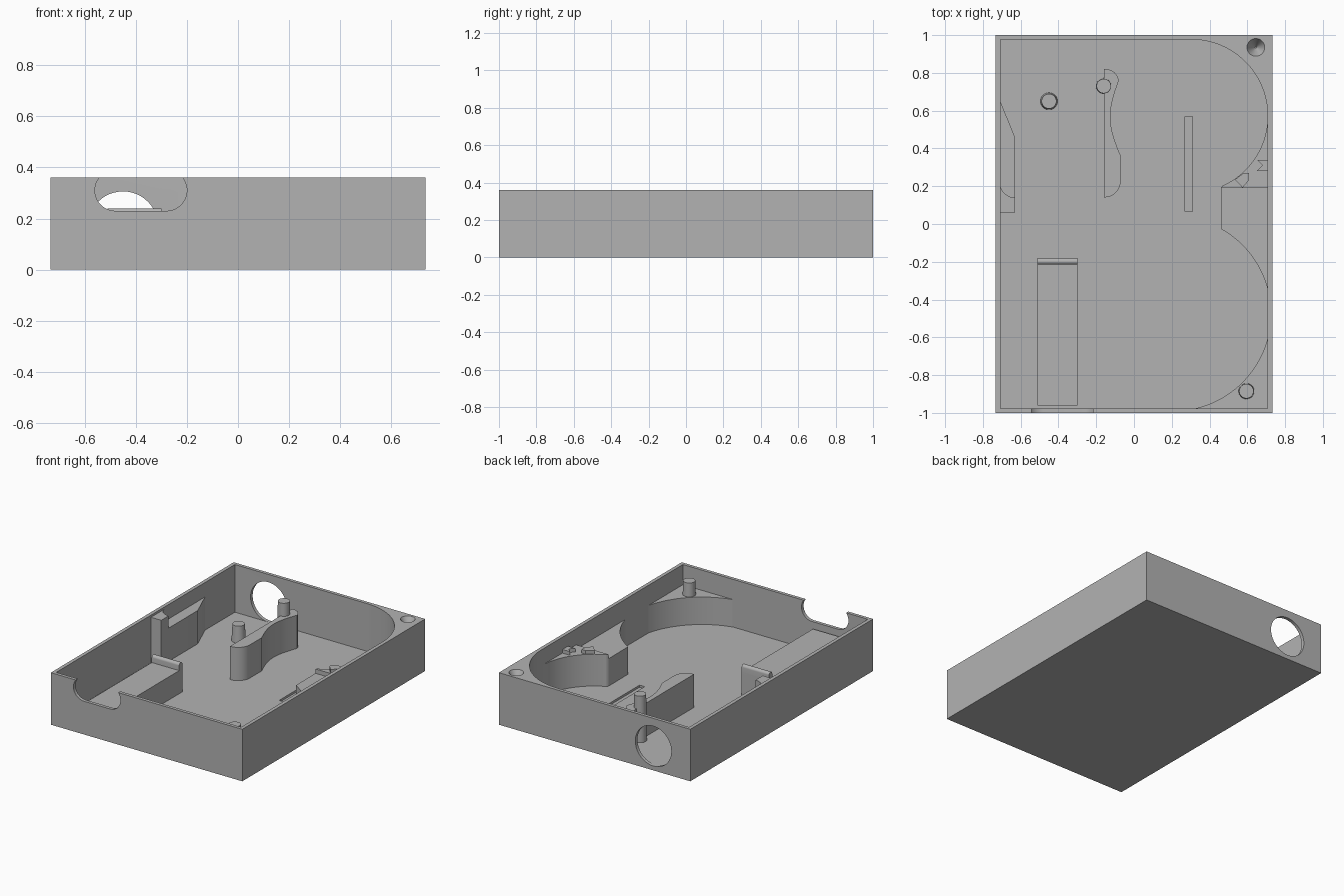
import bpy, bmesh, math
from mathutils import Matrix, Vector

old = bpy.data.objects.get("Cube")
if old:
    bpy.data.objects.remove(old, do_unlink=True)

grey = bpy.data.materials.new("plain_grey")
grey.use_nodes = True
grey.diffuse_color = (0.45, 0.45, 0.45, 1)
grey.node_tree.nodes["Principled BSDF"].inputs["Base Color"].default_value = (0.45, 0.45, 0.45, 1)

W, D, H = 0.733, 1.0, 0.36          # half width, half depth, height
IX, IY, FLOOR = 0.708, 0.977, 0.03  # inner walls and floor
BASE = 0.015                        # parts are sunk into the floor


def finish(name, bm):
    bmesh.ops.recalc_face_normals(bm, faces=bm.faces[:])
    mesh = bpy.data.meshes.new(name)
    bm.to_mesh(mesh)
    bm.free()
    mesh.materials.append(grey)
    ob = bpy.data.objects.new(name, mesh)
    bpy.context.collection.objects.link(ob)
    return ob


def prism(name, points, z0, z1, matrix=None):
    """Extrude a flat outline from z0 to z1."""
    bm = bmesh.new()
    face = bm.faces.new([bm.verts.new((x, y, z0)) for x, y in points])
    top = bmesh.ops.extrude_face_region(bm, geom=[face])["geom"]
    bmesh.ops.translate(bm, vec=(0, 0, z1 - z0),
                        verts=[v for v in top if isinstance(v, bmesh.types.BMVert)])
    if matrix:
        bm.transform(matrix)
    return finish(name, bm)


def box(name, x0, x1, y0, y1, z0, z1):
    return prism(name, [(x0, y0), (x1, y0), (x1, y1), (x0, y1)], z0, z1)


def cone(name, x, y, z0, z1, r0, r1, matrix=None):
    bm = bmesh.new()
    bmesh.ops.create_cone(bm, cap_ends=True, segments=48, radius1=r0, radius2=r1, depth=z1 - z0)
    bm.transform(Matrix.Translation((x, y, (z0 + z1) / 2)) @ (matrix or Matrix()))
    return finish(name, bm)


def arc(cx, cy, r, a0, a1, n=24):
    return [(cx + r * math.cos(math.radians(a0 + (a1 - a0) * i / n)),
             cy + r * math.sin(math.radians(a0 + (a1 - a0) * i / n))) for i in range(n + 1)]


def cut(target, cutter):
    mod = target.modifiers.new("cut", "BOOLEAN")
    mod.operation = "DIFFERENCE"
    mod.object = cutter
    bpy.context.view_layer.objects.active = target
    bpy.ops.object.modifier_apply(modifier=mod.name)
    bpy.data.objects.remove(cutter, do_unlink=True)


# Case shell with a rounded, filled back corner
BIG = (0.303, 0.572, 0.405)     # back arc: centre and radius
LOW = (0.21, -0.475, 0.514)     # front arc
upright = Matrix.Rotation(math.radians(90), 4, "X")
shell = box("case_shell", -W, W, -D, D, 0, H)
cut(shell, prism("cavity", [(-IX, -IY), (IX, -IY)] + arc(*BIG, 0, 90) + [(-IX, IY)], FLOOR, 0.6))

# Round port in the back wall and rounded window in the front wall
cut(shell, cone("port", -0.45, D, 0.168 - 0.1, 0.168 + 0.1, 0.138, 0.138, upright))
r = 0.08
window = [p for cx, cz, a in ((-0.28, 0.31, 0), (-0.48, 0.31, 90), (-0.48, 0.31, 180), (-0.28, 0.31, 270))
          for p in arc(cx, cz, r, a, a + 90, 12)]
window = [p for i, p in enumerate(window) if (Vector(p) - Vector(window[i - 1])).length > 1e-4]
cut(shell, prism("window", window, 0.95, 1.05, upright))

# Countersunk screw hole and shallow floor slot
cut(shell, cone("countersink", 0.645, 0.935, 0.28, 0.362, 0.004, 0.048))
cut(shell, box("slot", 0.27, 0.31, 0.065, 0.57, 0.015, 0.1))

# Front corner fill with locating pin
X = IX + 0.012
prism("front_corner_fill", arc(*LOW, -77, -14) + [(X, -0.6), (X, -0.985), (0.33, -0.985)], BASE, 0.22)
cone("front_corner_pin", 0.595, -0.885, 0.2, 0.315, 0.042, 0.038)

# Block between the two round bays, with small teeth on top
prism("bay_divider", [(X, 0.19), (0.46, 0.19)] + arc(*LOW, 60.7, 14) + [(X, -0.35)], BASE, 0.22)
prism("bay_divider_rim", [(X, 0.19), (0.46, 0.19)] + arc(*BIG, -66, 0) + [(X, 0.572)], BASE, 0.25)
prism("tooth_front", [(0.535, 0.235), (0.575, 0.192), (0.61, 0.235), (0.61, 0.27), (0.58, 0.27)], 0.24, 0.275)
prism("tooth_back", [(0.65, 0.34), (0.68, 0.31), (0.65, 0.28), (0.685, 0.28), (X, 0.28), (X, 0.34)], 0.24, 0.275)

# Curved island
outline = [(-0.16, 0.14)] + arc(-0.16, 0.23, 0.09, -75, 0, 12)
for i in range(17):                      # waist on the inner side
    t = i / 16
    outline.append((-0.07 - 0.01 * t - 0.05 * math.sin(math.pi * t), 0.36 + 0.4 * t))
outline += arc(-0.15, 0.75, 0.07, 10, 95, 12) + [(-0.16, 0.82)]
prism("curved_island", outline, BASE, 0.26)
cone("island_pin", -0.16, 0.73, BASE, 0.35, 0.042, 0.038)
cone("floor_pin", -0.45, 0.65, BASE, 0.145, 0.046, 0.039)

# Side bracket: low wedge and tall filleted post
prism("bracket_wedge", [(-X, 0.1), (-0.63, 0.1), (-0.63, 0.46), (-IX, 0.65), (-X, 0.65)], BASE, 0.26)
prism("bracket_post", [(-X, 0.06), (-0.63, 0.06)] + arc(-0.63, 0.22, 0.08, -90, -180, 12) + [(-X, 0.22)],
      BASE, 0.345)

# Raised shelf ending in a rounded ridge
box("shelf", -0.51, -0.3, -0.96, -0.18, BASE, 0.19)
ridge = [(-0.18, 0.17)] + arc(-0.1975, 0.2225, 0.0175, 0, 180, 12) + [(-0.215, 0.17)]
prism("shelf_ridge", ridge, -0.51, -0.3, Matrix(((0, 0, 1, 0), (1, 0, 0, 0), (0, 1, 0, 0), (0, 0, 0, 1))))

# Smooth the curved walls, keep the edges crisp
for ob in bpy.context.collection.objects:
    ob.select_set(ob.type == "MESH" and grey.name in ob.data.materials)
bpy.context.view_layer.objects.active = shell
bpy.ops.object.shade_smooth_by_angle(angle=math.radians(30))
